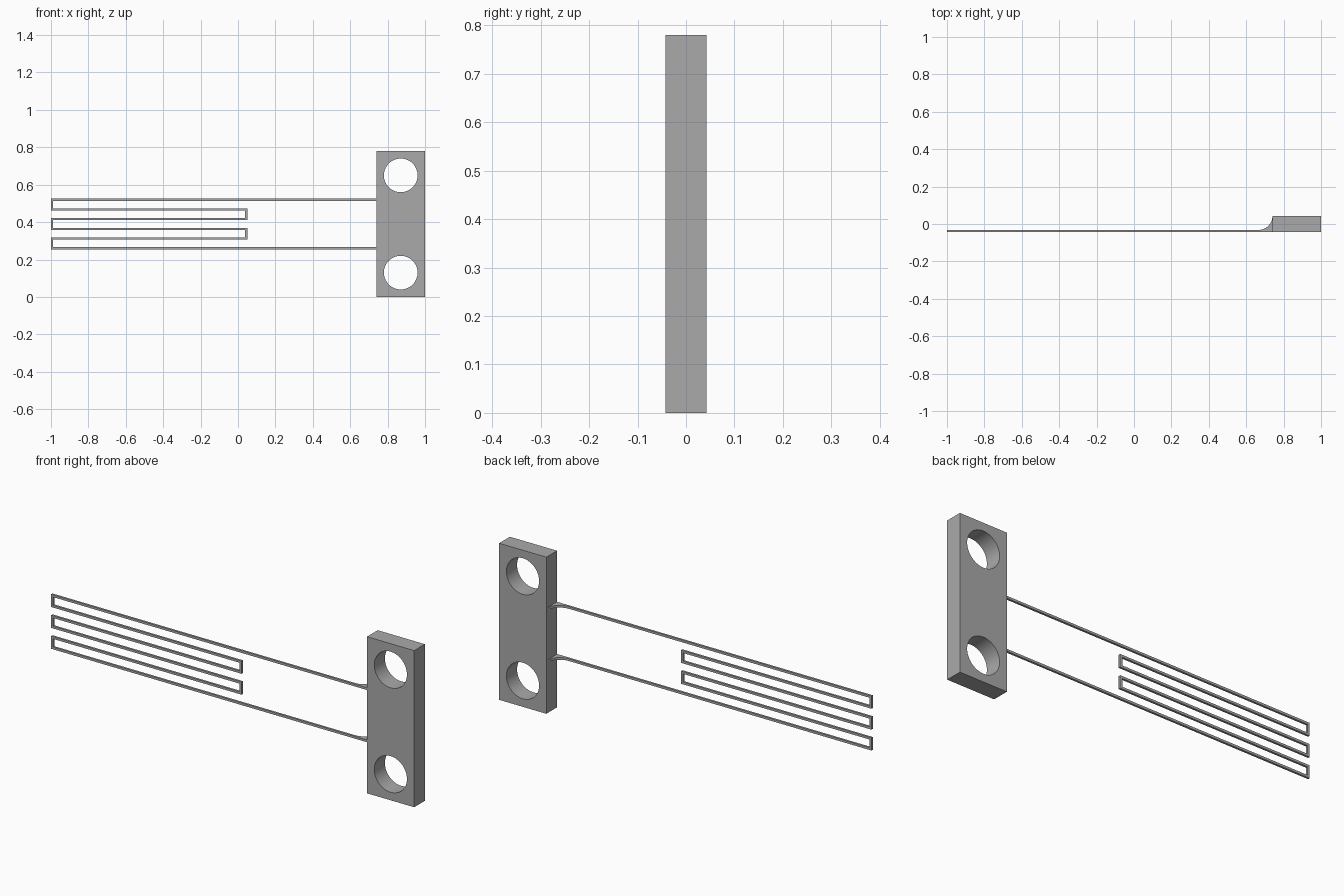
import bpy
import bmesh
from math import sin, cos, pi, radians
from mathutils import Vector

if "Cube" in bpy.data.objects:
    bpy.data.objects.remove(bpy.data.objects["Cube"])

grey = bpy.data.materials.new("matte grey")
grey.use_nodes = True
color = (0.4, 0.4, 0.4, 1)
grey.diffuse_color = color
grey.node_tree.nodes["Principled BSDF"].inputs["Base Color"].default_value = color

FRONT, BACK = -0.042, 0.042
BLOCK_X, HEIGHT = 0.74, 0.78
MID = HEIGHT / 2
WIRE = 0.0115            # wire width
STEP = 0.052             # spacing of the wire runs
WIRE_BACK = FRONT + 0.0105


def prism(name, loops, place, depth):
    """Fill 2D loops (later loops are holes) and extrude them along depth."""
    bm = bmesh.new()
    for loop in loops:
        vs = [bm.verts.new(place(u, v)) for u, v in loop]
        for a, b in zip(vs, vs[1:] + vs[:1]):
            bm.edges.new((a, b))
    bmesh.ops.triangle_fill(bm, edges=bm.edges[:], use_beauty=True)
    ext = bmesh.ops.extrude_face_region(bm, geom=bm.faces[:], use_keep_orig=True)
    moved = [g for g in ext["geom"] if isinstance(g, bmesh.types.BMVert)]
    bmesh.ops.translate(bm, verts=moved, vec=depth)
    bmesh.ops.recalc_face_normals(bm, faces=bm.faces[:])
    bmesh.ops.dissolve_limit(bm, angle_limit=radians(0.5),
                             verts=bm.verts[:], edges=bm.edges[:])
    bmesh.ops.triangulate(bm, faces=[f for f in bm.faces if len(f.verts) > 4])
    mesh = bpy.data.meshes.new(name)
    bm.to_mesh(mesh)
    bm.free()
    mesh.materials.append(grey)
    obj = bpy.data.objects.new(name, mesh)
    bpy.context.collection.objects.link(obj)
    bpy.ops.object.select_all(action="DESELECT")
    obj.select_set(True)
    bpy.context.view_layer.objects.active = obj
    bpy.ops.object.shade_smooth_by_angle(angle=radians(30))
    return obj


def circle(x, z, r, n=64):
    return [(x + r * cos(2 * pi * i / n), z + r * sin(2 * pi * i / n)) for i in range(n)]


def ribbon(path, width):
    """Outline of a square-cornered ribbon along a path."""
    pts = [Vector(p) for p in path]
    normals = []
    for a, b in zip(pts, pts[1:]):
        d = (b - a).normalized()
        normals.append(Vector((-d.y, d.x)))
    offs = [normals[0]] + [a + b for a, b in zip(normals, normals[1:])] + [normals[-1]]
    left = [p + o * width / 2 for p, o in zip(pts, offs)]
    right = [p - o * width / 2 for p, o in zip(pts, offs)]
    return left + right[::-1]


def on_front(u, v):
    return (u, FRONT, v)


# Mounting block with two round through-holes
outline = [(BLOCK_X, 0), (1, 0), (1, HEIGHT), (BLOCK_X, HEIGHT)]
holes = [circle(0.87, MID + s * 0.26, 0.09) for s in (-1, 1)]
prism("mounting_block", [outline] + holes, on_front, (0, BACK - FRONT, 0))

# Serpentine wire: six runs joined alternately at the far and near ends
far, near = -1 + WIRE / 2, 0.05 - WIRE / 2
path = []
for i in range(6):
    z = MID + (2.5 - i) * STEP
    ends = [near, far] if i % 2 == 0 else [far, near]
    path += [(x, z) for x in ends]
path[0] = (BLOCK_X, path[0][1])
path[-1] = (BLOCK_X, path[-1][1])
prism("serpentine_wire", [ribbon(path, WIRE)], on_front, (0, WIRE_BACK - FRONT, 0))

# Concave fillets where the two outer runs meet the block
radius = BACK - WIRE_BACK
arc = [(BLOCK_X - radius + radius * sin(t), BACK - radius * cos(t))
       for t in [pi / 2 * i / 16 for i in range(17)]]
for label, side in (("lower", -1), ("upper", 1)):
    z0 = MID + side * 2.5 * STEP - WIRE / 2
    prism(label + "_fillet", [arc + [(BLOCK_X, WIRE_BACK)]],
          lambda u, v: (u, v, z0), (0, 0, WIRE))
